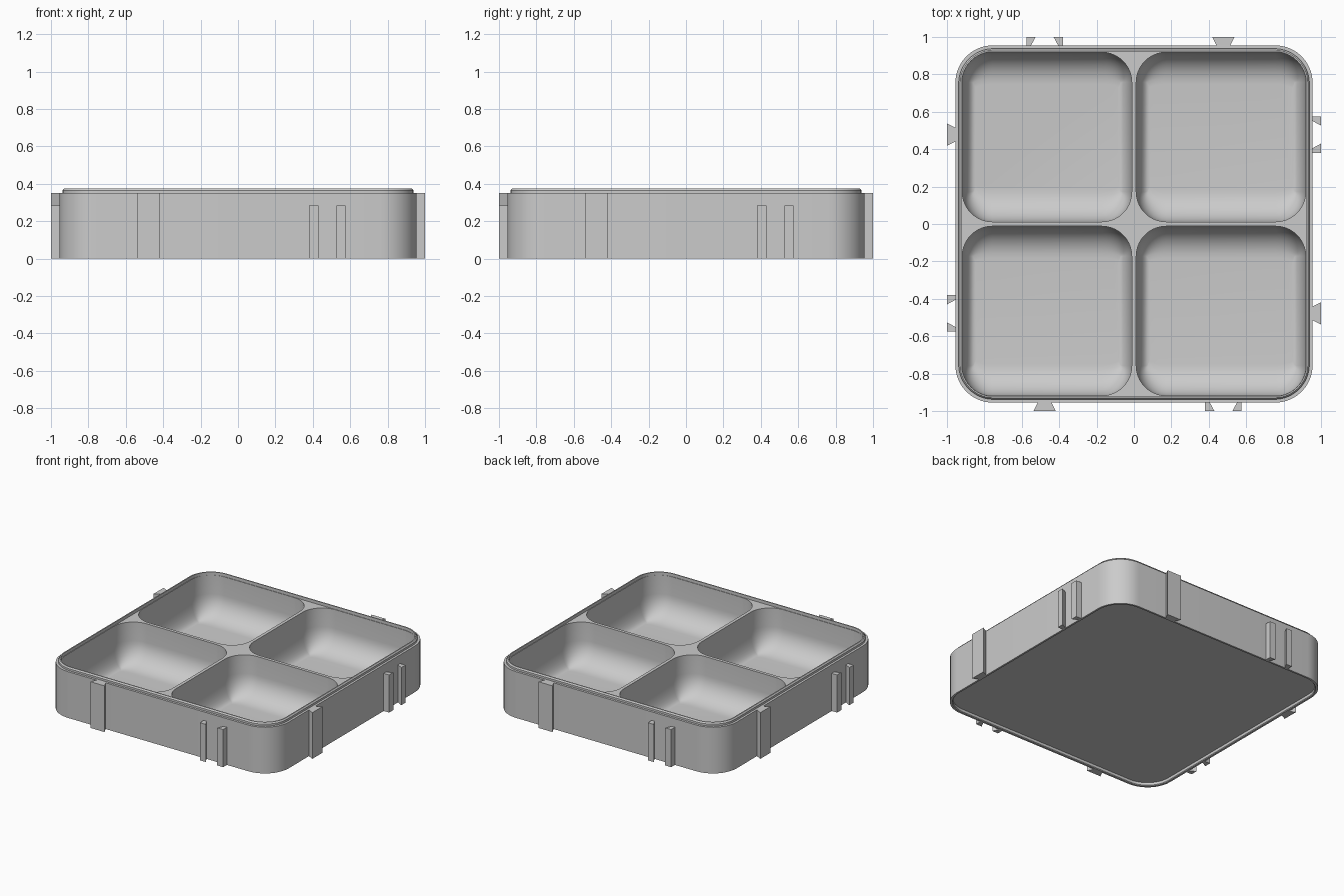
import bpy, bmesh, math
from mathutils import Matrix

cube = bpy.data.objects.get("Cube")
if cube:
    bpy.data.objects.remove(cube, do_unlink=True)

grey = bpy.data.materials.new("light_grey_plastic")
grey.use_nodes = True
COLOUR = (0.6, 0.6, 0.6, 1)
grey.diffuse_color = COLOUR
grey.node_tree.nodes["Principled BSDF"].inputs["Base Color"].default_value = COLOUR


def finish(name, bm):
    bmesh.ops.recalc_face_normals(bm, faces=bm.faces)
    mesh = bpy.data.meshes.new(name)
    bm.to_mesh(mesh)
    bm.free()
    mesh.materials.append(grey)
    obj = bpy.data.objects.new(name, mesh)
    bpy.context.collection.objects.link(obj)
    return obj


def activate(obj):
    bpy.ops.object.select_all(action='DESELECT')
    obj.select_set(True)
    bpy.context.view_layer.objects.active = obj


def rounded_ring(bm, hx, hy, rx, ry, z, steps=10):
    """Rounded rectangle outline with elliptical corners."""
    ring = []
    for corner in range(4):
        sx = 1 if corner in (0, 3) else -1
        sy = 1 if corner in (0, 1) else -1
        for i in range(steps + 1):
            a = math.pi / 2 * (corner + i / steps)
            ring.append(bm.verts.new((sx * (hx - rx) + rx * math.cos(a),
                                      sy * (hy - ry) + ry * math.sin(a), z)))
    return ring


def loft(name, sections):
    """Closed solid through a list of (hx, hy, rx, ry, z) outlines."""
    bm = bmesh.new()
    rings = [rounded_ring(bm, *s) for s in sections]
    n = len(rings[0])
    for low, high in zip(rings, rings[1:]):
        for i in range(n):
            j = (i + 1) % n
            bm.faces.new((low[i], low[j], high[j], high[i]))
    bm.faces.new(rings[0])
    bm.faces.new(rings[-1])
    return finish(name, bm)


# Tray body: recessed underside, outer wall, stacking lip, sunken top
profile = [(0.936, 0.187, 0.025), (0.936, 0.187, 0.005), (0.941, 0.19, 0),
           (0.955, 0.2, 0), (0.955, 0.2, 0.35), (0.938, 0.187, 0.35),
           (0.938, 0.187, 0.365), (0.93, 0.18, 0.375),
           (0.922, 0.172, 0.375), (0.922, 0.172, 0.352)]
tray = loft("tray_body", [(h, h, r, r, z) for h, r, z in profile])

# Four scooped compartments, broad curves front and back
FLOOR, SCOOP, SIDE, HALF, CORNER = 0.04, 0.17, 0.07, 0.453, 0.16
sections = []
for i in range(11):
    a = math.pi / 2 * i / 10
    t = 1 - math.sin(a)
    dx, dy = SIDE * t, SCOOP * t
    sections.append((HALF - dx, HALF - dy, CORNER - dx, max(CORNER - dy, 0.02),
                     FLOOR + SCOOP * (1 - math.cos(a))))
sections.append((HALF, HALF, CORNER, CORNER, 0.5))
for sx in (-1, 1):
    for sy in (-1, 1):
        cutter = loft("compartment_cutter", sections)
        cutter.location = (sx * 0.465, sy * 0.465, 0)
        cutter.hide_render = True
        mod = tray.modifiers.new("compartment", 'BOOLEAN')
        mod.operation = 'DIFFERENCE'
        mod.solver = 'EXACT'
        mod.object = cutter
        activate(tray)
        bpy.ops.object.modifier_apply(modifier=mod.name)
        bpy.data.objects.remove(cutter, do_unlink=True)
activate(tray)
bpy.ops.object.shade_smooth_by_angle(angle=math.radians(35))


# Dovetail connectors, one tongue and one pair of rails per side
def prism(name, outline, height, turn):
    bm = bmesh.new()
    base = bm.faces.new([bm.verts.new((x, y, 0)) for x, y in outline])
    top = bmesh.ops.extrude_face_region(bm, geom=[base])["geom"]
    bmesh.ops.translate(bm, vec=(0, 0, height),
                        verts=[v for v in top if isinstance(v, bmesh.types.BMVert)])
    bmesh.ops.transform(bm, matrix=Matrix.Rotation(turn, 4, 'Z'), verts=bm.verts)
    return finish(name, bm)


ROOT, TIP, MID = -0.95, -1.0, 0.478
for k, side in enumerate(("front", "left", "back", "right")):
    turn = k * math.pi / 2
    prism(side + "_dovetail_tongue",
          [(-MID - 0.035, ROOT), (-MID - 0.06, TIP),
           (-MID + 0.06, TIP), (-MID + 0.035, ROOT)], 0.35, turn)
    for s, label in ((-1, "rail_a"), (1, "rail_b")):
        prism(side + "_dovetail_" + label,
              [(MID + s * 0.098, ROOT), (MID + s * 0.098, TIP),
               (MID + s * 0.048, TIP), (MID + s * 0.075, ROOT)], 0.285, turn)
